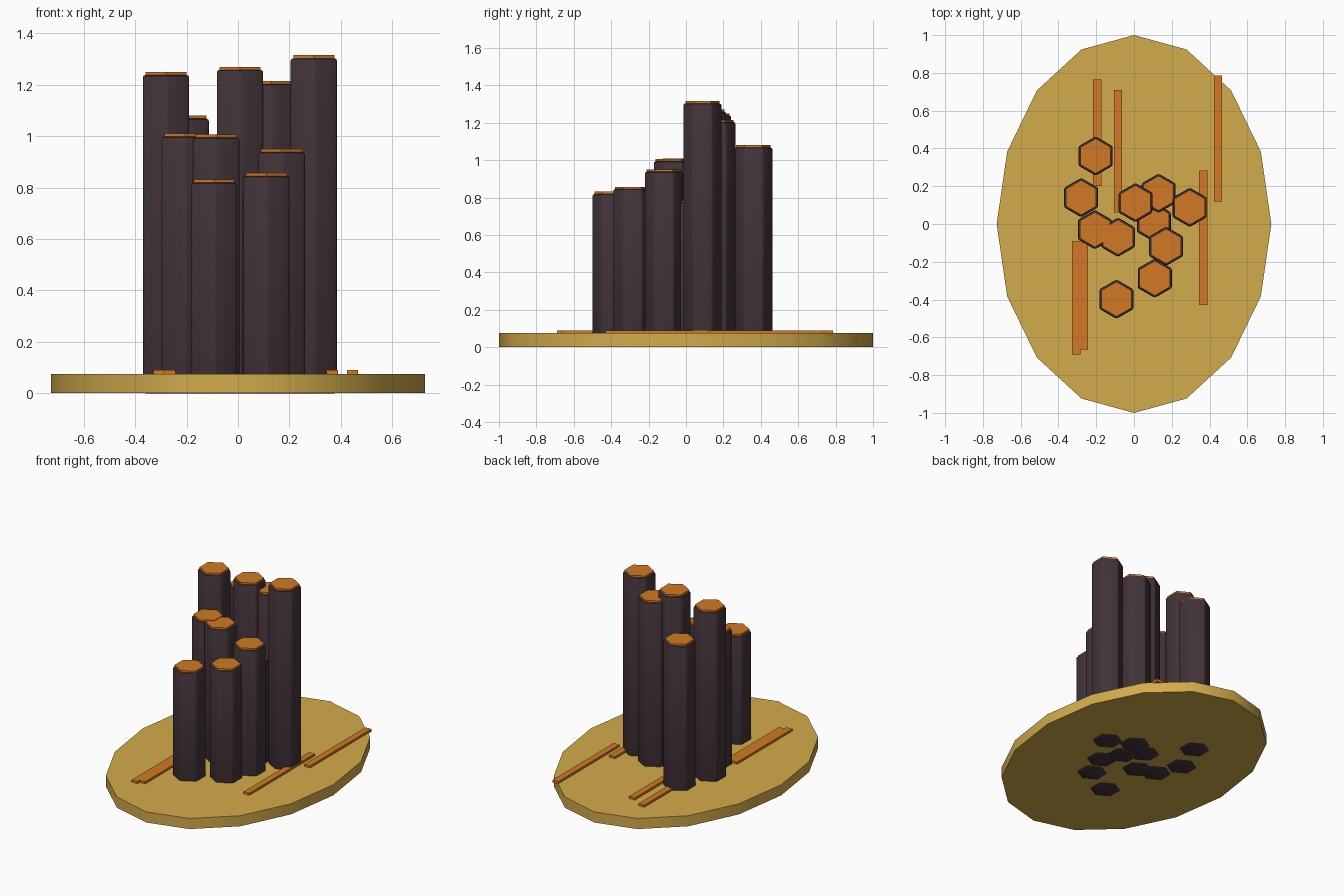
import bpy
import bmesh
from math import radians
from mathutils import Matrix

cube = bpy.data.objects.get("Cube")
if cube:
    bpy.data.objects.remove(cube, do_unlink=True)


def material(name, rgb):
    mat = bpy.data.materials.new(name)
    mat.use_nodes = True
    mat.diffuse_color = (*rgb, 1)
    bsdf = mat.node_tree.nodes["Principled BSDF"]
    bsdf.inputs["Base Color"].default_value = (*rgb, 1)
    bsdf.inputs["Roughness"].default_value = 0.8
    return mat


sand = material("ochre sand", (0.65, 0.41, 0.07))
stone = material("dark basalt", (0.055, 0.034, 0.042))
rust = material("rust orange", (0.64, 0.19, 0.018))


def finish(name, bm, mat, bevel=0.0, smooth=None):
    mesh = bpy.data.meshes.new(name)
    bm.to_mesh(mesh)
    bm.free()
    mesh.materials.append(mat)
    obj = bpy.data.objects.new(name, mesh)
    bpy.context.collection.objects.link(obj)
    bpy.ops.object.select_all(action="DESELECT")
    obj.select_set(True)
    bpy.context.view_layer.objects.active = obj
    if bevel:
        mod = obj.modifiers.new("soft edges", "BEVEL")
        mod.width = bevel
        mod.segments = 2
        bpy.ops.object.modifier_apply(modifier=mod.name)
    if smooth:
        bpy.ops.object.shade_smooth_by_angle(angle=radians(smooth))
    return obj


def prism(name, sides, rx, ry, x, y, z0, z1, mat, **kw):
    """Upright prism with corners on the y axis."""
    bm = bmesh.new()
    place = Matrix.Translation((x, y, (z0 + z1) / 2)) @ Matrix.Diagonal((rx, ry, z1 - z0, 1))
    bmesh.ops.create_cone(bm, cap_ends=True, segments=sides, radius1=1, radius2=1,
                          depth=1, matrix=place)
    return finish(name, bm, mat, **kw)


def strip(name, x, y0, y1):
    bm = bmesh.new()
    place = Matrix.Translation((x, (y0 + y1) / 2, 0.08)) @ Matrix.Diagonal((0.044, y1 - y0, 0.02, 1))
    bmesh.ops.create_cube(bm, size=1, matrix=place)
    return finish(name, bm, rust)


# Oval ground slab, a hair above the column feet
prism("ground_slab", 16, 0.727, 1.0, 0, 0, 0.002, 0.075, sand, smooth=35)

# Hexagonal columns with thin caps: x, y, height of the cap
columns = [
    (-0.203, 0.36, 1.08), (-0.28, 0.14, 1.25), (-0.207, -0.03, 1.01),
    (-0.085, -0.07, 1.006), (0.008, 0.113, 1.27), (0.13, 0.163, 1.215),
    (0.295, 0.088, 1.315), (0.105, 0.01, 0.785), (0.17, -0.118, 0.95),
    (0.11, -0.287, 0.857), (-0.093, -0.398, 0.831),
]
for i, (x, y, top) in enumerate(columns, 1):
    prism(f"column_{i}", 6, 0.104, 0.104, x, y, 0, top - 0.012, stone, bevel=0.01, smooth=40)
    prism(f"column_cap_{i}", 6, 0.092, 0.092, x, y, top - 0.03, top, rust)

# Long flat strips on the ground: x, back and front ends
strips = [
    (-0.195, 0.20, 0.765), (-0.085, 0.06, 0.71), (0.445, 0.12, 0.786),
    (0.366, -0.43, 0.283), (-0.306, -0.69, -0.09), (-0.265, -0.665, -0.088),
]
for i, (x, y0, y1) in enumerate(strips, 1):
    strip(f"ground_strip_{i}", x, y0, y1)
